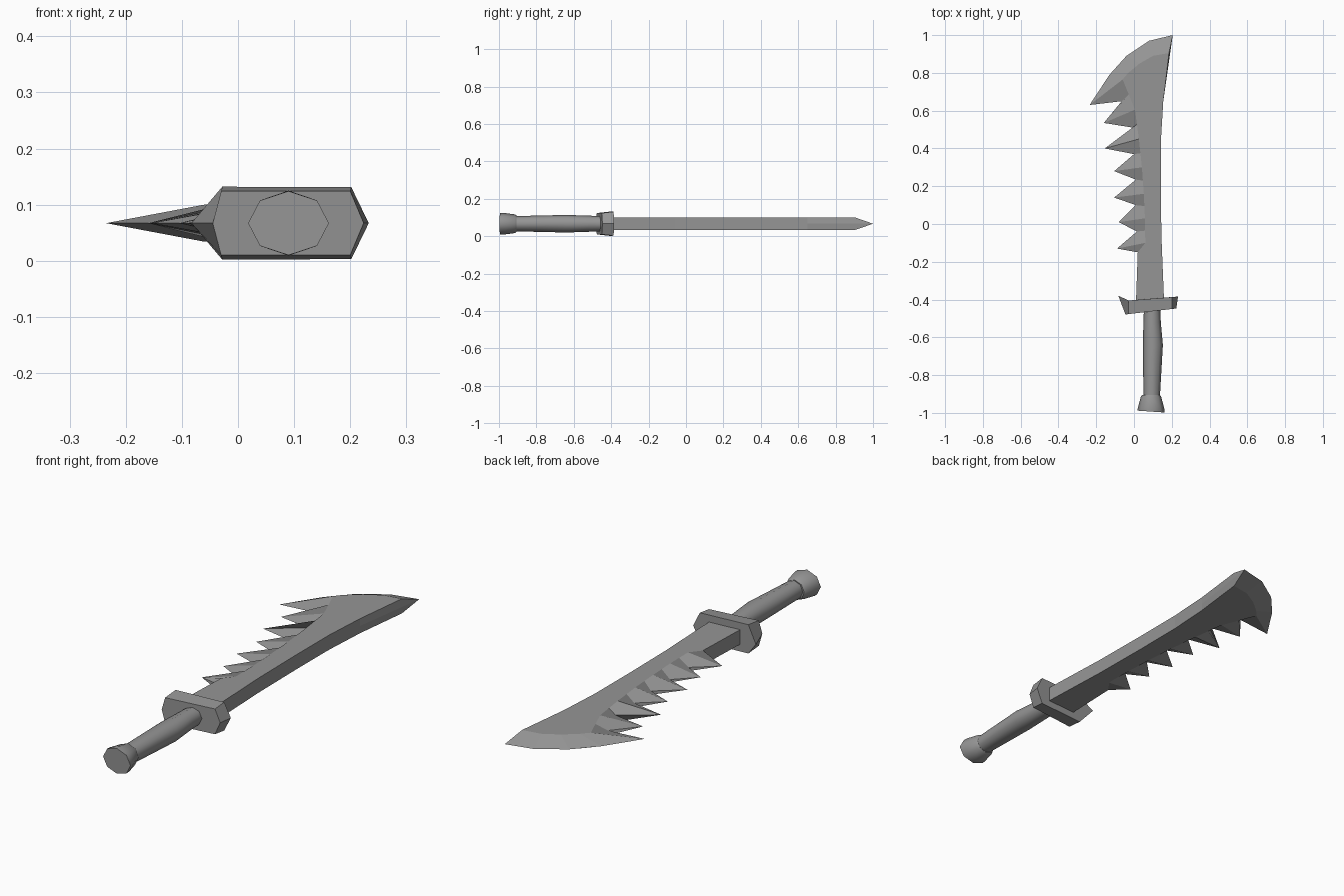
import bpy, bmesh, math

if "Cube" in bpy.data.objects:
    bpy.data.objects.remove(bpy.data.objects["Cube"])

MID = 0.067      # height of the central plane
HALF = 0.033     # half thickness of the blade

steel = bpy.data.materials.new("grey steel")
steel.use_nodes = True
GREY = (0.3, 0.3, 0.3, 1)
steel.diffuse_color = GREY
steel.node_tree.nodes["Principled BSDF"].inputs["Base Color"].default_value = GREY


def finish(name, bm, smooth=False):
    bmesh.ops.remove_doubles(bm, verts=bm.verts, dist=0.0005)
    bmesh.ops.recalc_face_normals(bm, faces=bm.faces)
    mesh = bpy.data.meshes.new(name)
    bm.to_mesh(mesh)
    bm.free()
    mesh.materials.append(steel)
    ob = bpy.data.objects.new(name, mesh)
    bpy.context.collection.objects.link(ob)
    if smooth:
        bpy.ops.object.select_all(action="DESELECT")
        ob.select_set(True)
        bpy.context.view_layer.objects.active = ob
        bpy.ops.object.shade_smooth_by_angle(angle=math.radians(55))


def loft(name, rings, smooth=False):
    bm = bmesh.new()
    loops = [[bm.verts.new(p) for p in ring] for ring in rings]
    n = len(loops[0])
    for a, b in zip(loops, loops[1:]):
        for i in range(n):
            j = (i + 1) % n
            bm.faces.new((a[i], a[j], b[j], b[i]))
    bm.faces.new(loops[0])
    bm.faces.new(loops[-1])
    finish(name, bm, smooth)


def octagon(x, y, rx, rz, tilt=0.0):
    ring = []
    for i in range(8):
        a = i * math.pi / 4
        ring.append((x + rx * math.cos(a), y + tilt * math.cos(a), MID + rz * math.sin(a)))
    return ring


# Blade: pairs of (thin cutting rim, full-thickness ridge) around the outline
tips = [(-0.09, -0.13), (-0.08, 0.01), (-0.105, 0.14), (-0.105, 0.28),
        (-0.155, 0.40), (-0.16, 0.535), (-0.235, 0.63)]
ridges = [(0.06, -0.10), (0.058, 0.03), (0.052, 0.16), (0.042, 0.30),
          (0.026, 0.45), (0.005, 0.605), (-0.06, 0.765)]
valleys = [(0.015, -0.04), (0.01, 0.10), (0.01, 0.235), (0.0, 0.37),
           (-0.005, 0.51), (-0.065, 0.65)]
rows = [(p, p) for p in [(0.01, -0.43), (0.02, -0.15)]]
for i, tip in enumerate(tips):
    rows.append((tip, ridges[i]))
    if i < len(valleys):
        (ax, ay), (bx, by) = ridges[i], ridges[i + 1]
        rows.append((valleys[i], ((ax + bx) / 2, (ay + by) / 2)))
rows += [((-0.13, 0.79), (-0.03, 0.80)), ((-0.04, 0.89), (0.03, 0.85)),
         ((0.08, 0.97), (0.10, 0.89)), ((0.205, 1.0), (0.185, 0.905))]
rows += [(p, p) for p in [(0.155, 0.65), (0.143, 0.45), (0.142, 0.22),
                          (0.145, -0.06), (0.16, -0.43)]]

bm = bmesh.new()
rim = [bm.verts.new((x, y, MID)) for (x, y), _ in rows]
for side in (1, -1):
    ridge = [bm.verts.new((x, y, MID + side * HALF)) for _, (x, y) in rows]
    for i in range(len(rows)):
        j = (i + 1) % len(rows)
        bm.faces.new((rim[i], rim[j], ridge[j], ridge[i]))
    bmesh.ops.triangulate(bm, faces=[bm.faces.new(ridge)])
finish("blade", bm)


# Guard: six-sided bar with a horn swept towards the blade
def guard_ring(points):
    upper = [(x, y, MID + h) for x, y, h in points]
    lower = [(x, y, MID - h) for x, y, h in reversed(points[1:-1])]
    return upper + lower


loft("guard", [
    guard_ring([(-0.045, -0.48, 0), (-0.03, -0.477, 0.057),
                (0.2, -0.45, 0.057), (0.224, -0.447, 0)]),
    guard_ring([(-0.083, -0.38, 0), (-0.028, -0.405, 0.065),
                (0.202, -0.387, 0.064), (0.233, -0.384, 0)]),
])

# Handle with a swelling in the middle
loft("handle", [octagon(x, y, rx, rz) for x, y, rx, rz in [
    (0.094, -0.93, 0.044, 0.041), (0.094, -0.90, 0.044, 0.041),
    (0.1, -0.64, 0.053, 0.047), (0.096, -0.52, 0.046, 0.043),
    (0.096, -0.44, 0.043, 0.041)]], smooth=True)

# Pommel flaring towards its end
loft("pommel", [
    octagon(0.09, -0.993, 0.072, 0.057, -0.005),
    octagon(0.09, -0.975, 0.07, 0.058),
    octagon(0.09, -0.915, 0.054, 0.05),
    octagon(0.09, -0.905, 0.047, 0.044),
], smooth=True)
